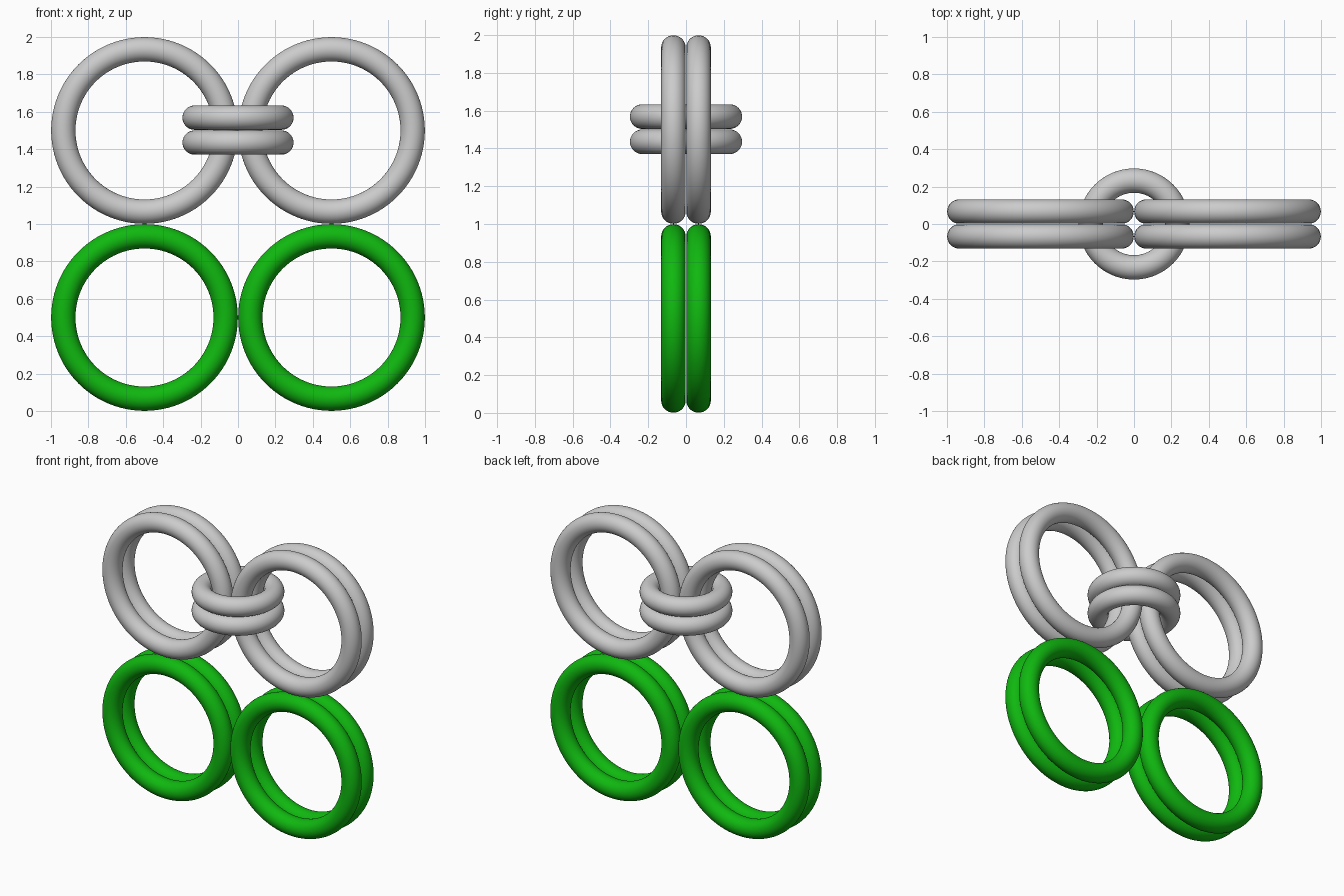
import bpy
import math

if "Cube" in bpy.data.objects:
    bpy.data.objects.remove(bpy.data.objects["Cube"])

TUBE = 0.065      # tube radius shared by every ring
GAP = 0.0665      # half spacing of each paired ring
BIG = 0.434       # centre-line radius of large rings
SMALL = 0.232     # centre-line radius of linking rings

green = bpy.data.materials.new("green")
green.diffuse_color = (0.005, 0.48, 0.005, 1)
green.use_nodes = True
green.node_tree.nodes["Principled BSDF"].inputs["Base Color"].default_value = green.diffuse_color


def ring(name, radius, loc, rot=(0, 0, 0), mat=None):
    bpy.ops.mesh.primitive_torus_add(major_radius=radius, minor_radius=TUBE,
                                     major_segments=96, minor_segments=32,
                                     location=loc, rotation=rot)
    ob = bpy.context.object
    ob.name = name
    bpy.ops.object.shade_smooth()
    if mat:
        ob.data.materials.append(mat)
    return ob


UPRIGHT = (math.pi / 2, 0, 0)

# Paired upright rings: green below, grey above
for level, z, mat in (("lower", 0.5, green), ("upper", 1.5, None)):
    for side, sx in (("left", -1), ("right", 1)):
        for face, sy in (("front", -1), ("back", 1)):
            ring(f"{level}_ring_{side}_{face}", BIG,
                 (sx * 0.5, sy * GAP, z), UPRIGHT, mat)

# Flat rings linking the two upper pairs
for pos, sz in (("bottom", -1), ("top", 1)):
    ring(f"linking_ring_{pos}", SMALL, (0, 0, 1.502 + sz * GAP))
